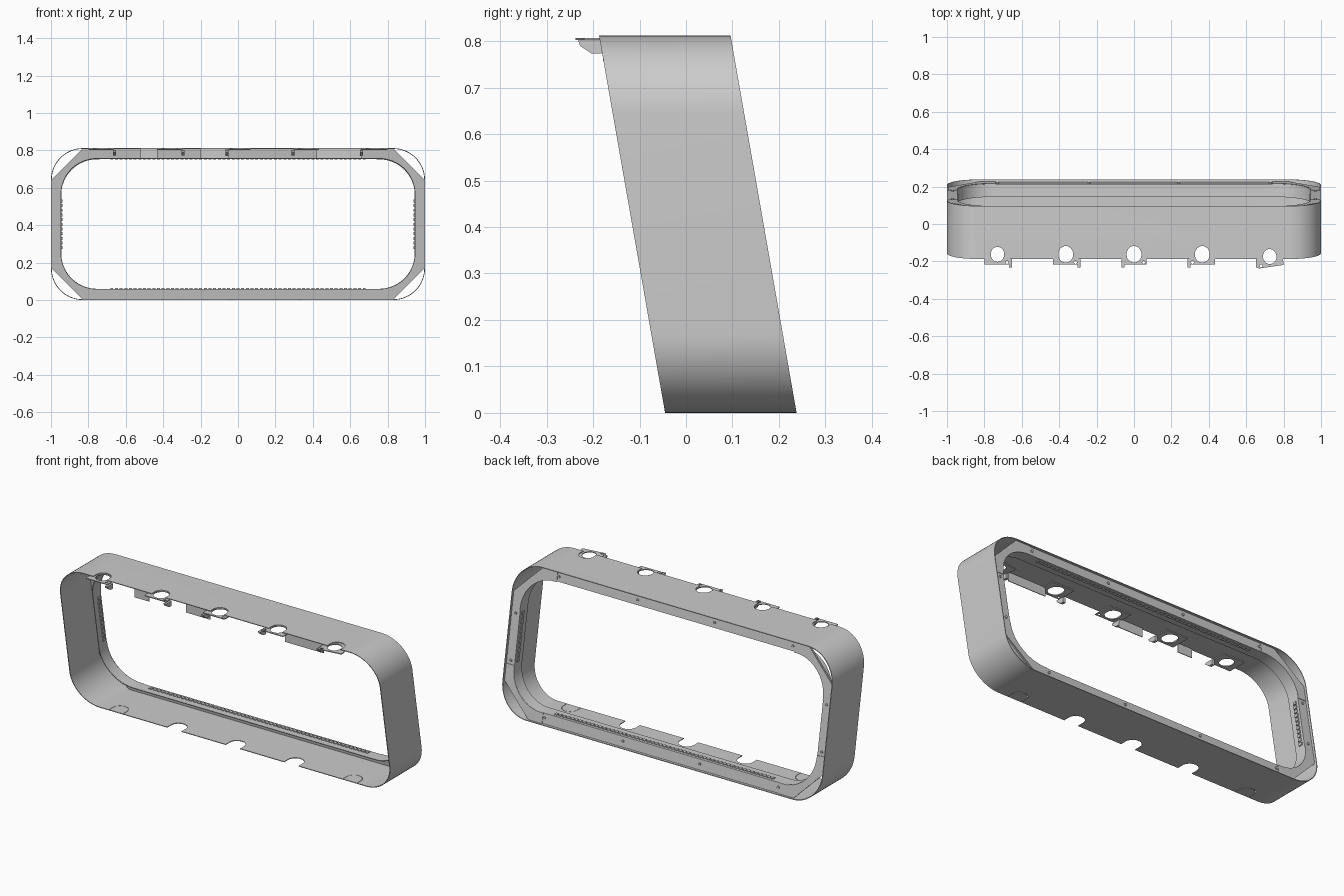
import bpy, bmesh, math
from mathutils import Matrix, Vector

if "Cube" in bpy.data.objects:
    bpy.data.objects.remove(bpy.data.objects["Cube"])

H, SHEAR, BACK, FRONT = 0.812, -0.175, 0.238, -0.045
SEG = 16
CORNERS = [(1, 0, -90), (1, 1, 0), (-1, 1, 90), (-1, 0, 180)]
SLOTS = (-0.73, -0.365, 0.0, 0.365, 0.73)


def add(name, bm, smooth=False):
    bmesh.ops.recalc_face_normals(bm, faces=bm.faces[:])
    me = bpy.data.meshes.new(name)
    bm.to_mesh(me)
    bm.free()
    ob = bpy.data.objects.new(name, me)
    bpy.context.collection.objects.link(ob)
    if smooth:
        bpy.ops.object.select_all(action='DESELECT')
        ob.select_set(True)
        bpy.context.view_layer.objects.active = ob
        bpy.ops.object.shade_smooth_by_angle(angle=math.radians(30))
    return ob


def outline(w, z0, z1, r, chamfer=False):
    """Rectangle in x/z with round or straight-cut corners."""
    pts = []
    for sx, top, a0 in CORNERS:
        cx, cz = sx * (w - r), (z1 - r if top else z0 + r)
        ends = [(cx + r * math.cos(math.radians(a)), cz + r * math.sin(math.radians(a)))
                for a in (a0, a0 + 90)]
        for i in range(SEG + 1):
            t = i / SEG
            if chamfer:
                pts.append(tuple(p + (q - p) * t for p, q in zip(*ends)))
            else:
                a = math.radians(a0 + 90 * t)
                pts.append((cx + r * math.cos(a), cz + r * math.sin(a)))
    return pts


def ring(name, outer, inner, y0, y1):
    """Solid leaning ring between two matching outlines."""
    bm = bmesh.new()
    loops = [[bm.verts.new((x, y + SHEAR * z, z)) for x, z in pts]
             for pts, y in ((outer, y0), (outer, y1), (inner, y1), (inner, y0))]
    n = len(outer)
    for k in range(4):
        a, b = loops[k], loops[(k + 1) % 4]
        for i in range(n):
            j = (i + 1) % n
            bm.faces.new((a[i], a[j], b[j], b[i]))
    return add(name, bm, True)


def prism(name, pts, axis, lo, hi):
    """Extrude a 2D polygon: axis 'z' takes x/y points, axis 'x' takes y/z points."""
    bm = bmesh.new()
    f = (lambda p, t: (p[0], p[1], t)) if axis == 'z' else (lambda p, t: (t, p[0], p[1]))
    a, b = ([bm.verts.new(f(p, t)) for p in pts] for t in (lo, hi))
    bm.faces.new(a)
    bm.faces.new(b)
    for i in range(len(pts)):
        j = (i + 1) % len(pts)
        bm.faces.new((a[i], a[j], b[j], b[i]))
    return add(name, bm)


def box_into(bm, x0, x1, y0, y1, z0, z1):
    m = Matrix.Translation(((x0 + x1) / 2, (y0 + y1) / 2, (z0 + z1) / 2)) @ \
        Matrix.Diagonal((x1 - x0, y1 - y0, z1 - z0, 1))
    bmesh.ops.create_cube(bm, size=1, matrix=m)


def u_shape(x, y_open, y_end, r):
    """Slot outline, open toward the front with a round rear end."""
    arc = [(x + r * math.cos(math.pi * i / 20), y_end - r + r * math.sin(math.pi * i / 20))
           for i in range(21)]
    return [(x - r, y_open), (x + r, y_open)] + arc


def ellipse(x, y, rx, ry, n=32):
    return [(x + rx * math.cos(2 * math.pi * i / n), y + ry * math.sin(2 * math.pi * i / n))
            for i in range(n)]


def cut(ob, cutters):
    for c in cutters:
        m = ob.modifiers.new("cut", 'BOOLEAN')
        m.operation, m.solver, m.object = 'DIFFERENCE', 'EXACT', c
    bpy.context.view_layer.update()
    me = bpy.data.meshes.new_from_object(ob.evaluated_get(bpy.context.evaluated_depsgraph_get()))
    ob.modifiers.clear()
    ob.data = me
    for c in cutters:
        bpy.data.objects.remove(c)


# Leaning outer shell with slots in the front edge of the top and bottom
T = 0.004
shell = ring("outer_shell", outline(1, 0, H, 0.17), outline(1 - T, T, H - T, 0.17 - T), FRONT, BACK)
cutters = []
for x in SLOTS:
    cutters.append(prism("cutter", u_shape(x, -0.3, -0.118, 0.042), 'z', 0.78, 0.84))
    cutters.append(prism("cutter", u_shape(x, -0.2, 0.035, 0.045), 'z', -0.02, 0.02))
cut(shell, cutters)

# Covers filling the outer bottom slots
for x in (SLOTS[0], SLOTS[-1]):
    prism("bottom_slot_cover", u_shape(x, FRONT, 0.033, 0.043), 'z', 0.0, T)

# Rear frame with cut corners, and the band around its opening
opening = outline(0.945, 0.06, 0.755, 0.19)
ring("rear_frame", outline(0.997, 0.003, H - 0.003, 0.167, True), opening, 0.216, 0.224)
ring("opening_band", outline(0.949, 0.056, 0.759, 0.194), opening, 0.155, 0.222)

# Corner overlap plates on the rear frame
for sx in (-1, 1):
    for top in (0, 1):
        bm = bmesh.new()
        pts = [(0.74, 0.004), (0.828, 0.004), (0.994, 0.17), (0.994, 0.26), (0.945, 0.26)]
        pts += [(0.755 + 0.19 * math.cos(a), 0.25 - 0.19 * math.sin(a))
                for a in (math.pi / 2 * i / SEG for i in range(SEG + 1))] + [(0.74, 0.06)]
        vs = []
        for x, z in pts:
            z = H - z if top else z
            vs.append(bm.verts.new((sx * x, 0.2245 + SHEAR * z, z)))
        f = bm.faces.new(vs)
        ext = bmesh.ops.extrude_face_region(bm, geom=[f])
        bmesh.ops.translate(bm, vec=(0, 0.003, 0),
                            verts=[v for v in ext['geom'] if isinstance(v, bmesh.types.BMVert)])
        add("frame_corner_plate", bm)

# Fine teeth along the straight sides of the opening
bm = bmesh.new()
for i in range(-27, 28):
    x = i * 0.025
    for z0, z1 in ((0.058, 0.064), (0.751, 0.757)):
        y = 0.19 + SHEAR * z0
        box_into(bm, x - 0.008, x + 0.008, y, y + 0.02, z0, z1)
for i in range(11):
    z = 0.28 + i * 0.025
    y = 0.19 + SHEAR * z
    for s in (-1, 1):
        xa, xb = sorted((s * 0.939, s * 0.947))
        box_into(bm, xa, xb, y, y + 0.02, z - 0.008, z + 0.008)
add("opening_teeth", bm)

# Tabs with round holes under the top slots, each with a hanging clip
clip = [(-0.232, 0.801), (-0.228, 0.79), (-0.203, 0.773), (-0.182, 0.773), (-0.182, 0.801)]
for x in SLOTS:
    outer = abs(x) > 0.7
    rect = [(x - 0.068, -0.217), (x + 0.068, -0.217), (x + 0.068, -0.105), (x - 0.068, -0.105)]
    tab = prism("top_tab", rect, 'z', 0.802, 0.807)
    r = 0.036 if outer else 0.04
    side = 0.052 if x <= 0 else -0.052
    cut(tab, [prism("cutter", ellipse(x, -0.162, r, r + 0.004), 'z', 0.78, 0.83),
              prism("cutter", ellipse(x + side, -0.205, 0.008, 0.008, 16), 'z', 0.78, 0.83)])
    cx = x + (0.07 if x < 0 else -0.07)
    if x == 0:
        cx = -0.06
    parts = [tab, prism("tab_clip", clip, 'x', cx - 0.008, cx + 0.008)]
    if x > 0.7:  # the right-hand tab is turned a little
        c = Vector((x, -0.165, 0))
        tab.data.transform(Matrix.Translation(c) @ Matrix.Translation((-0.004, -0.012, 0))
                           @ Matrix.Rotation(math.radians(8), 4, 'Z') @ Matrix.Translation(-c))

# Hanging lip panels behind the top front edge
bm = bmesh.new()
for x0, x1 in ((-0.52, -0.43), (-0.2, -0.05), (0.42, 0.66)):
    box_into(bm, x0, x1, -0.179, -0.175, 0.757, 0.807)
add("top_lip_panels", bm)

# Small screw heads on the rear frame
bm = bmesh.new()
for x, z in [(x, z) for x in (-0.73, -0.24, 0.24, 0.73) for z in (0.035, 0.782)] + \
            [(x, z) for x in (-0.97, 0.97) for z in (0.28, 0.53)]:
    m = Matrix.Translation((x, 0.227 + SHEAR * z, z)) @ Matrix.Rotation(math.pi / 2, 4, 'X')
    bmesh.ops.create_cone(bm, cap_ends=True, segments=12, radius1=0.007, radius2=0.007,
                          depth=0.008, matrix=m)
add("frame_screws", bm)
